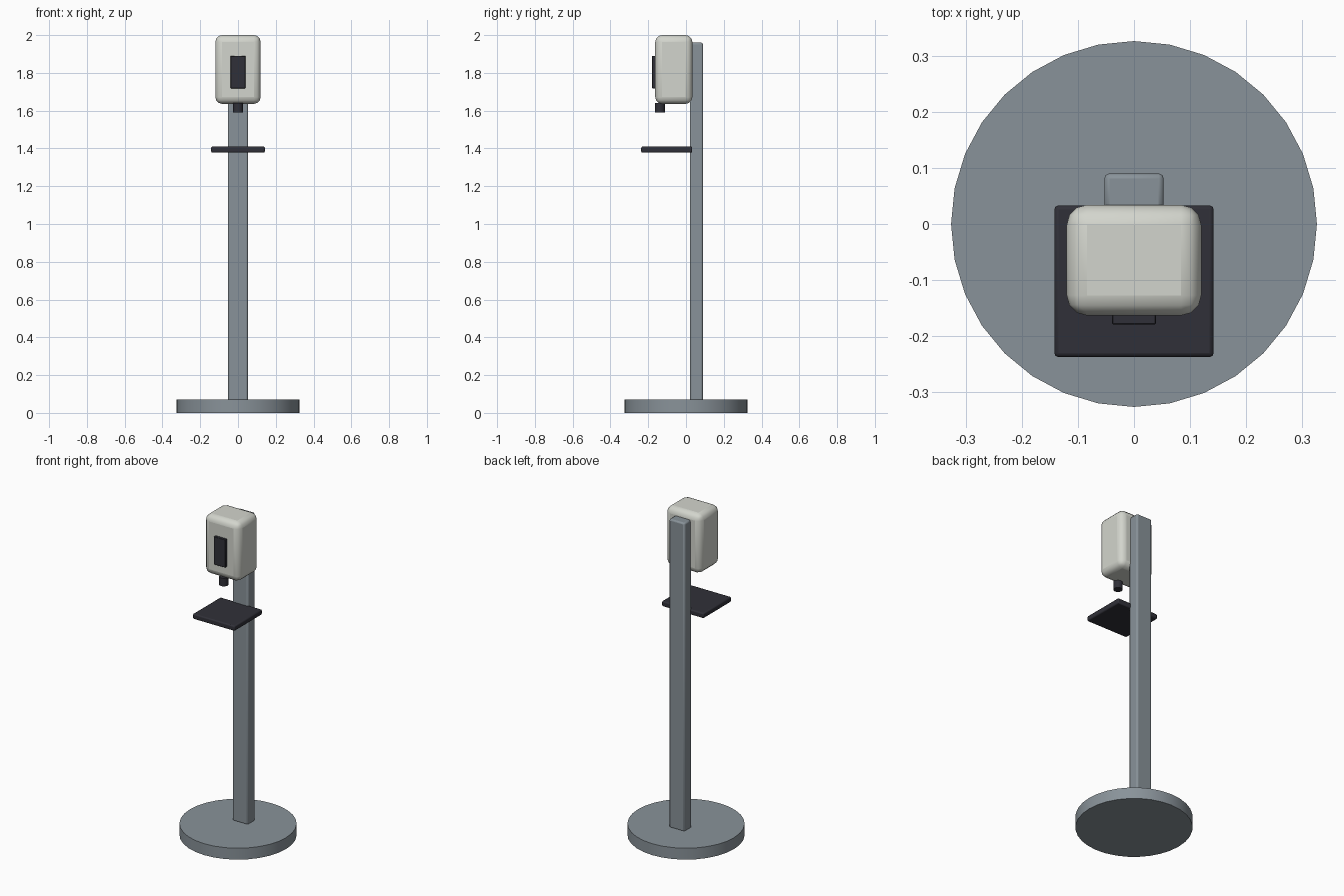
import bpy
import math

cube = bpy.data.objects.get("Cube")
if cube:
    bpy.data.objects.remove(cube, do_unlink=True)


def material(name, rgb):
    mat = bpy.data.materials.new(name)
    mat.use_nodes = True
    color = (*rgb, 1)
    mat.diffuse_color = color
    mat.node_tree.nodes["Principled BSDF"].inputs["Base Color"].default_value = color
    return mat


steel = material("steel grey", (0.25, 0.29, 0.32))
shell = material("warm white plastic", (0.65, 0.665, 0.61))
black = material("dark plastic", (0.03, 0.03, 0.04))


def finish(obj, name, mat, bevel=0, segments=1):
    obj.name = name
    obj.data.materials.append(mat)
    if bevel:
        mod = obj.modifiers.new("Rounded edges", 'BEVEL')
        mod.width = bevel
        mod.segments = segments
        mod.limit_method = 'ANGLE'
    bpy.ops.object.shade_smooth_by_angle(angle=math.radians(25))
    return obj


def box(name, mat, x, y, z, bevel=0, segments=1):
    """Box centred on x with half width x, spanning the y and z ranges."""
    bpy.ops.mesh.primitive_cube_add(size=1, location=(0, sum(y) / 2, sum(z) / 2))
    obj = bpy.context.object
    obj.scale = (2 * x, y[1] - y[0], z[1] - z[0])
    bpy.ops.object.transform_apply(location=False, rotation=False, scale=True)
    return finish(obj, name, mat, bevel, segments)


def cylinder(name, mat, radius, y, z, sides):
    bpy.ops.mesh.primitive_cylinder_add(vertices=sides, radius=radius,
                                        depth=z[1] - z[0], location=(0, y, sum(z) / 2))
    return finish(bpy.context.object, name, mat)


# Stand
cylinder("base_plate", steel, 0.326, 0, (0, 0.07), 32)
box("post", steel, 0.053, (0.02, 0.09), (0.065, 1.96), 0.009, 2)

# Dispenser
box("dispenser_body", shell, 0.12, (-0.163, 0.034), (1.636, 2.0), 0.036, 3)
box("front_window", black, 0.039, (-0.179, -0.155), (1.718, 1.89), 0.002)
cylinder("nozzle", black, 0.026, -0.138, (1.59, 1.64), 16)

# Drip tray
box("drip_tray", black, 0.142, (-0.237, 0.033), (1.378, 1.41), 0.007, 2)
